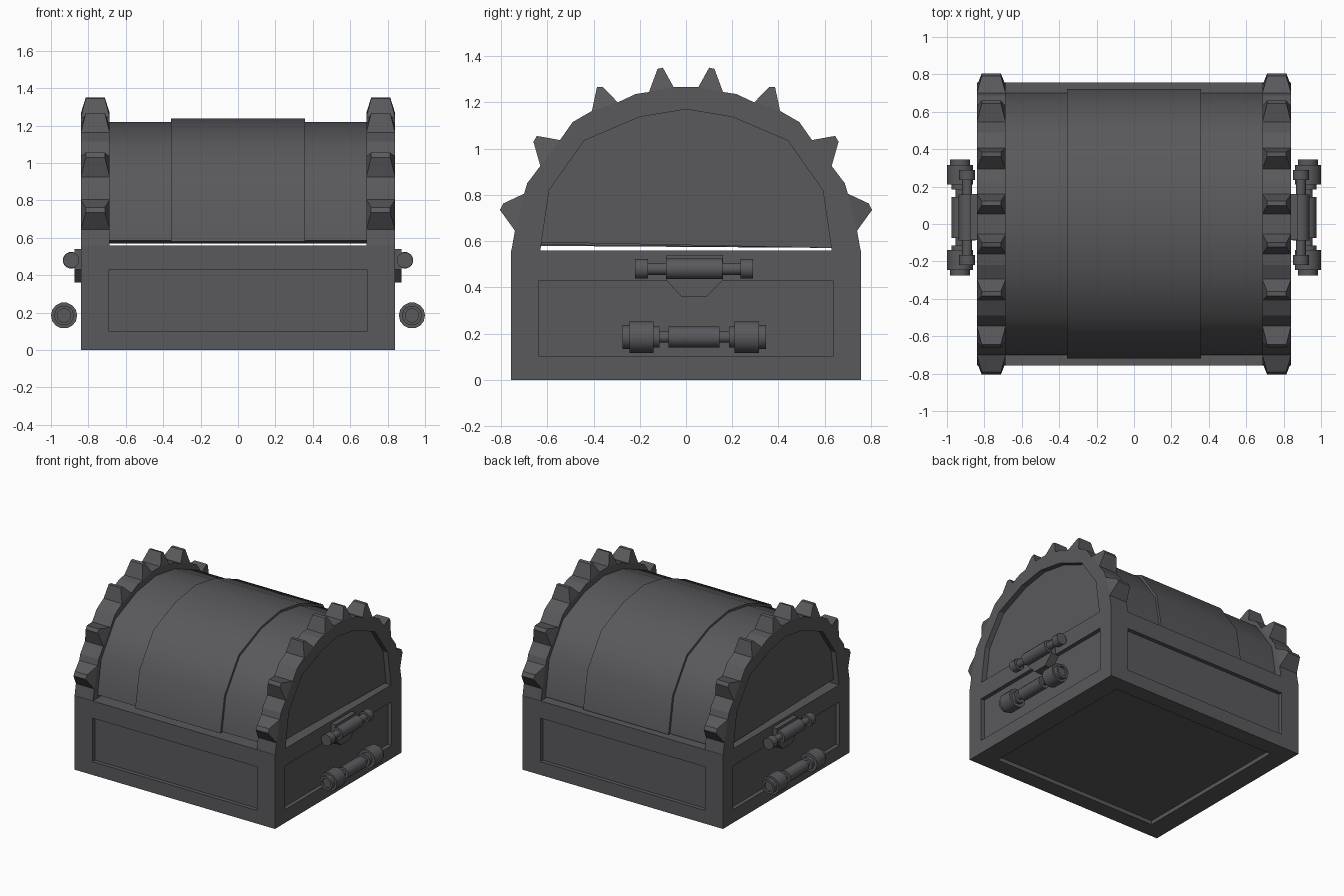
import bpy, bmesh, math

if "Cube" in bpy.data.objects:
    bpy.data.objects.remove(bpy.data.objects["Cube"])

mat = bpy.data.materials.new("dark iron grey")
mat.diffuse_color = (0.10, 0.098, 0.106, 1)
mat.use_nodes = True
mat.node_tree.nodes["Principled BSDF"].inputs["Base Color"].default_value = mat.diffuse_color


def finish(bm, name, smooth=None):
    bmesh.ops.recalc_face_normals(bm, faces=bm.faces[:])
    me = bpy.data.meshes.new(name)
    bm.to_mesh(me)
    bm.free()
    ob = bpy.data.objects.new(name, me)
    bpy.context.collection.objects.link(ob)
    me.materials.append(mat)
    if smooth:
        bpy.ops.object.select_all(action='DESELECT')
        ob.select_set(True)
        bpy.context.view_layer.objects.active = ob
        bpy.ops.object.shade_smooth_by_angle(angle=math.radians(smooth))
    return ob


def add_loft(bm, a, b):
    """Solid between two matching loops of points."""
    va = [bm.verts.new(p) for p in a]
    vb = [bm.verts.new(p) for p in b]
    bm.faces.new(va)
    bm.faces.new(vb[::-1])
    n = len(a)
    for i in range(n):
        j = (i + 1) % n
        bm.faces.new((va[i], vb[i], vb[j], va[j]))


def prism(bm, profile, x0, x1):
    add_loft(bm, [(x0, y, z) for y, z in profile], [(x1, y, z) for y, z in profile])


def mirrored(half):
    """Front half of an arch, mirrored to the back across y = 0."""
    return half + [(-y, z) for y, z in reversed(half) if abs(y) > 1e-6]


def arch(half):
    p = mirrored(half)
    p[-1] = (p[-1][0], 0.57)          # lid sits slightly tilted
    return p


# Chest base: box with recessed panels on the sides and underneath
bm = bmesh.new()
bmesh.ops.create_cube(bm, size=1)
for v in bm.verts:
    v.co = (v.co.x * 1.68, v.co.y * 1.515, 0.56 * (v.co.z + 0.5))
bm.normal_update()
panels = [f for f in bm.faces if f.normal.z < 0.5]
bmesh.ops.inset_individual(bm, faces=panels, thickness=0.12, depth=0)
for f in panels:
    n = f.normal.copy()
    for v in f.verts:
        if abs(n.x) < 0.5:
            v.co.x = math.copysign(0.69, v.co.x)
        if abs(n.y) < 0.5:
            v.co.y = math.copysign(0.635, v.co.y)
        if abs(n.z) < 0.5:
            v.co.z = 0.10 if v.co.z < 0.28 else 0.43
for f in bmesh.ops.extrude_discrete_faces(bm, faces=panels)['faces']:
    f.normal_update()
    bmesh.ops.translate(bm, verts=f.verts[:], vec=f.normal * -0.03)
finish(bm, "chest_base")

# Lid: recessed end plates, barrel and raised centre band
plate = arch([(-0.63, 0.595), (-0.592, 0.82), (-0.44, 1.035), (-0.2, 1.137), (0, 1.17)])
barrel = arch([(-0.70, 0.585), (-0.655, 0.84), (-0.49, 1.075), (-0.23, 1.185), (0, 1.22)])
band = arch([(-0.72, 0.58), (-0.672, 0.845), (-0.503, 1.09), (-0.235, 1.2), (0, 1.237)])
for name, prof, w, smooth in (("lid_end_plates", plate, 0.80, None),
                              ("lid_barrel", barrel, 0.71, 45),
                              ("lid_centre_band", band, 0.357, 45)):
    bm = bmesh.new()
    prism(bm, prof, -w, w)
    finish(bm, name, smooth)

# Toothed arches: each tooth is (base, tip, tip, base) on the front half
teeth = [
    [(-0.74, 0.645), (-0.805, 0.735), (-0.79, 0.763), (-0.70, 0.805)],
    [(-0.63, 0.925), (-0.66, 1.03), (-0.645, 1.055), (-0.545, 1.037)],
    [(-0.407, 1.163), (-0.385, 1.267), (-0.36, 1.267), (-0.295, 1.2)],
    [(-0.16, 1.245), (-0.123, 1.345), (-0.10, 1.35), (-0.054, 1.267)],
]
valleys = [(-0.687, 0.85), (-0.49, 1.115), (-0.218, 1.236), (0, 1.267)]
outline = [(-0.755, 0.56)]
for t, v in zip(teeth, valleys):
    outline += [t[0], t[3], v]
outer = mirrored(outline)
inner = mirrored([(-0.63, 0.56)] + plate[1:5])
for side, s in (("right", 1), ("left", -1)):
    bm = bmesh.new()
    # arch in segments so every cap is a simple quad or triangle
    loops = {}
    for x in (0.686, 0.84):
        loops[x] = ([bm.verts.new((s * x, y, z)) for y, z in outer],
                    [bm.verts.new((s * x, y, z)) for y, z in inner])
        bm.faces.new(loops[x][0] + loops[x][1][::-1])
    a = loops[0.686][0] + loops[0.686][1][::-1]
    b = loops[0.84][0] + loops[0.84][1][::-1]
    for i in range(len(a)):
        j = (i + 1) % len(a)
        bm.faces.new((a[i], b[i], b[j], a[j]))
    for m in (1, -1):
        for t in teeth:
            (ay, az), (by, bz), (cy, cz), (dy, dz) = t
            lo, hi = s * 0.686, s * 0.84
            tl, th = s * 0.712, s * 0.814
            add_loft(bm,
                     [(lo, m * ay, az), (hi, m * ay, az), (hi, m * dy, dz), (lo, m * dy, dz)],
                     [(tl, m * by, bz), (th, m * by, bz), (th, m * cy, cz), (tl, m * cy, cz)])
    finish(bm, side + "_toothed_arch")


def lathe(name, half, x, y, z, sides=14):
    """Turned bar along y; half lists (distance from middle, radius) outward."""
    prof = [(-t, r) for t, r in reversed(half)] + half
    bm = bmesh.new()
    rings = []
    for t, r in prof:
        rings.append([bm.verts.new((x + r * math.cos(2 * math.pi * k / sides), y + t,
                                    z + r * math.sin(2 * math.pi * k / sides)))
                      for k in range(sides)])
    for p, q in zip(rings, rings[1:]):
        for k in range(sides):
            l = (k + 1) % sides
            bm.faces.new((p[k], p[l], q[l], q[k]))
    bm.faces.new(rings[0])
    bm.faces.new(rings[-1])
    return finish(bm, name, 35)


# Side hardware: lower grip, upper hinge bar and its backing plate
grip = [(0.11, 0.046), (0.11, 0.025), (0.15, 0.025), (0.15, 0.047), (0.175, 0.047),
        (0.175, 0.07), (0.28, 0.07), (0.28, 0.053), (0.31, 0.053), (0.31, 0.036), (0.295, 0.036)]
bar = [(0.122, 0.045), (0.122, 0.027), (0.20, 0.027), (0.20, 0.043), (0.255, 0.043)]
bracket = [(-0.085, 0.54), (-0.085, 0.43), (-0.02, 0.36), (0.09, 0.36), (0.16, 0.43), (0.16, 0.54)]
for side, s in (("right", 1), ("left", -1)):
    lathe(side + "_handle_grip", grip, s * 0.93, 0.035, 0.185)
    lathe(side + "_hinge_bar", bar, s * 0.892, 0.035, 0.48)
    bm = bmesh.new()
    prism(bm, bracket, s * 0.805, s * 0.875)
    finish(bm, side + "_hinge_bracket")
